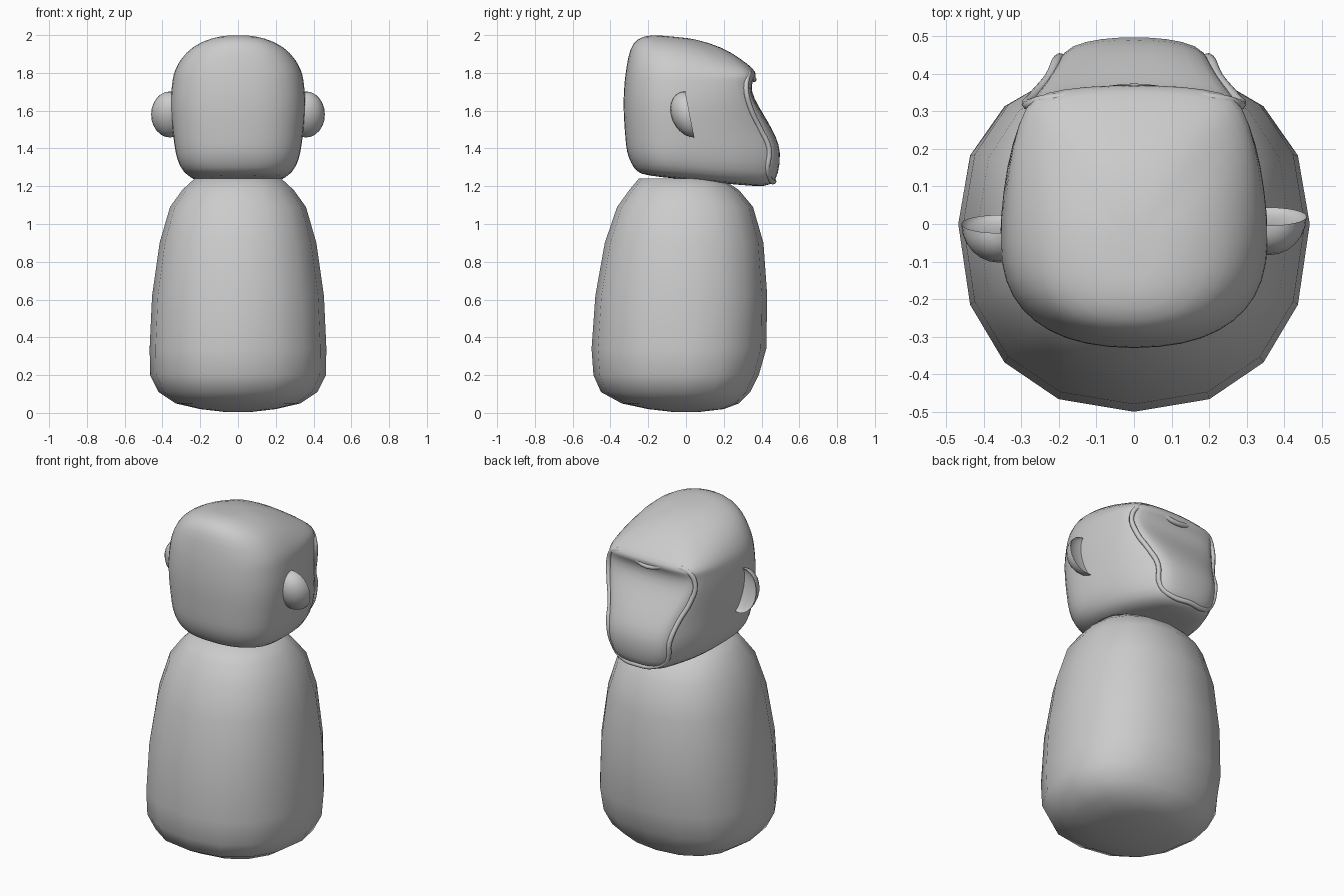
import bpy, bmesh, math

cube = bpy.data.objects.get("Cube")
if cube:
    bpy.data.objects.remove(cube, do_unlink=True)

grey = bpy.data.materials.new("plain grey")
grey.use_nodes = True
colour = (0.6, 0.6, 0.6, 1)
grey.diffuse_color = colour
grey.node_tree.nodes["Principled BSDF"].inputs["Base Color"].default_value = colour


def finish(obj, levels=0):
    obj.data.materials.append(grey)
    for face in obj.data.polygons:
        face.use_smooth = True
    if levels:
        obj.modifiers.new("smoothing", 'SUBSURF').levels = levels
        obj.modifiers["smoothing"].render_levels = levels


def loft(name, rings, levels=0):
    """Skin a stack of closed rings and cap both ends."""
    bm = bmesh.new()
    loops = [[bm.verts.new(p) for p in ring] for ring in rings]
    for low, high in zip(loops, loops[1:]):
        n = len(low)
        for i in range(n):
            j = (i + 1) % n
            bm.faces.new((low[i], low[j], high[j], high[i]))
    for loop in (loops[0], loops[-1]):
        mid = bm.verts.new([sum(v.co[k] for v in loop) / len(loop) for k in range(3)])
        for a, b in zip(loop, loop[1:] + loop[:1]):
            bm.faces.new((a, b, mid))
    bmesh.ops.recalc_face_normals(bm, faces=bm.faces)
    mesh = bpy.data.meshes.new(name)
    bm.to_mesh(mesh)
    bm.free()
    obj = bpy.data.objects.new(name, mesh)
    bpy.context.collection.objects.link(obj)
    finish(obj, levels)
    return obj


def power(value, exponent):
    return math.copysign(abs(value) ** exponent, value)


# Body: height, half width, near depth, far depth
def body_ring(z, w, near, far):
    ring = []
    for i in range(16):
        a = math.tau * i / 16
        y = -power(math.cos(a), 0.88)
        ring.append((w * power(math.sin(a), 0.88), y * (near if y < 0 else far), z))
    return ring


body = [(0.005, 0.07, 0.07, 0.07), (0.02, 0.2, 0.2, 0.2), (0.05, 0.33, 0.34, 0.28),
        (0.11, 0.42, 0.45, 0.34), (0.2, 0.465, 0.49, 0.385), (0.34, 0.468, 0.5, 0.425),
        (0.62, 0.455, 0.48, 0.43), (0.9, 0.415, 0.43, 0.41), (1.09, 0.36, 0.365, 0.355),
        (1.18, 0.295, 0.3, 0.28), (1.24, 0.23, 0.25, 0.19)]
loft("body", [body_ring(*r) for r in body])


# Head: height, slope, half width, face half width, face corner, near end, far end
def head_ring(z, slope, w, f, corner, near, far):
    mid = -0.05
    half = []
    for i in range(6):
        a = math.pi / 2 * i / 5
        half.append((w * math.sin(a) ** 0.85, mid + (near - mid) * max(math.cos(a), 0) ** 0.85))
    for x_mix, y_mix in ((0.12, 0.35), (0.4, 0.7)):
        half.append((w + (f - w) * x_mix, mid + (corner - mid) * y_mix))
    half += [(f, corner), (f * 0.85, corner + (far - corner) * 0.6),
             (f * 0.45, corner + (far - corner) * 0.93), (0, far)]
    outline = half + [(-x, y) for x, y in half[-2:0:-1]]
    return [(x, y, z + slope * y) for x, y in outline]


head = [(1.235, -0.1, 0.2, 0.1, 0.3, -0.22, 0.38), (1.25, -0.1, 0.27, 0.16, 0.39, -0.265, 0.46),
        (1.3, -0.08, 0.315, 0.19, 0.43, -0.295, 0.49), (1.38, 0, 0.337, 0.2, 0.45, -0.318, 0.505),
        (1.46, 0, 0.347, 0.21, 0.42, -0.325, 0.48), (1.55, 0, 0.357, 0.235, 0.385, -0.332, 0.43),
        (1.63, 0, 0.362, 0.265, 0.35, -0.335, 0.38), (1.7, 0, 0.358, 0.285, 0.325, -0.333, 0.345),
        (1.76, 0, 0.35, 0.29, 0.315, -0.328, 0.35), (1.785, 0, 0.346, 0.288, 0.33, -0.325, 0.378),
        (1.83, -0.02, 0.332, 0.265, 0.295, -0.318, 0.36), (1.9, -0.1, 0.285, 0.215, 0.225, -0.3, 0.295),
        (1.955, -0.1, 0.205, 0.14, 0.12, -0.265, 0.2), (1.985, -0.1, 0.1, 0.06, 0.02, -0.19, 0.05)]
loft("head", [head_ring(*r) for r in head], 1)

# Raised rim around the sunken face
side = [(0, 0.36, 1.765), (0.12, 0.345, 1.79), (0.24, 0.33, 1.79), (0.283, 0.318, 1.72),
        (0.265, 0.343, 1.61), (0.225, 0.39, 1.51), (0.2, 0.44, 1.4), (0.175, 0.43, 1.28),
        (0.1, 0.45, 1.23), (0, 0.465, 1.225)]
path = side + [(-x, y, z) for x, y, z in side[-2:0:-1]]
curve = bpy.data.curves.new("face_rim", 'CURVE')
curve.dimensions = '3D'
curve.bevel_depth = 0.014
curve.bevel_resolution = 2
curve.resolution_u = 4
spline = curve.splines.new('BEZIER')
spline.bezier_points.add(len(path) - 1)
for point, co in zip(spline.bezier_points, path):
    point.co = co
    point.handle_left_type = point.handle_right_type = 'AUTO'
spline.use_cyclic_u = True
rim = bpy.data.objects.new("face_rim", curve)
bpy.context.collection.objects.link(rim)
curve.materials.append(grey)

# Ears: half shells, hollow toward the face
for name, sign, shift in (("left_ear", 1, 0.02), ("right_ear", -1, 0)):
    bpy.ops.mesh.primitive_uv_sphere_add(segments=24, ring_count=12, radius=1)
    ear = bpy.context.object
    ear.name = name
    for v in ear.data.vertices:
        x, y, z = v.co
        if y > 0:
            y *= -0.35
        v.co = (sign * 0.36 + x * 0.1, y * 0.1 + shift - z * 0.024, 1.58 + z * 0.122)
    finish(ear)
    bpy.ops.object.shade_smooth_by_angle(angle=math.radians(50))
